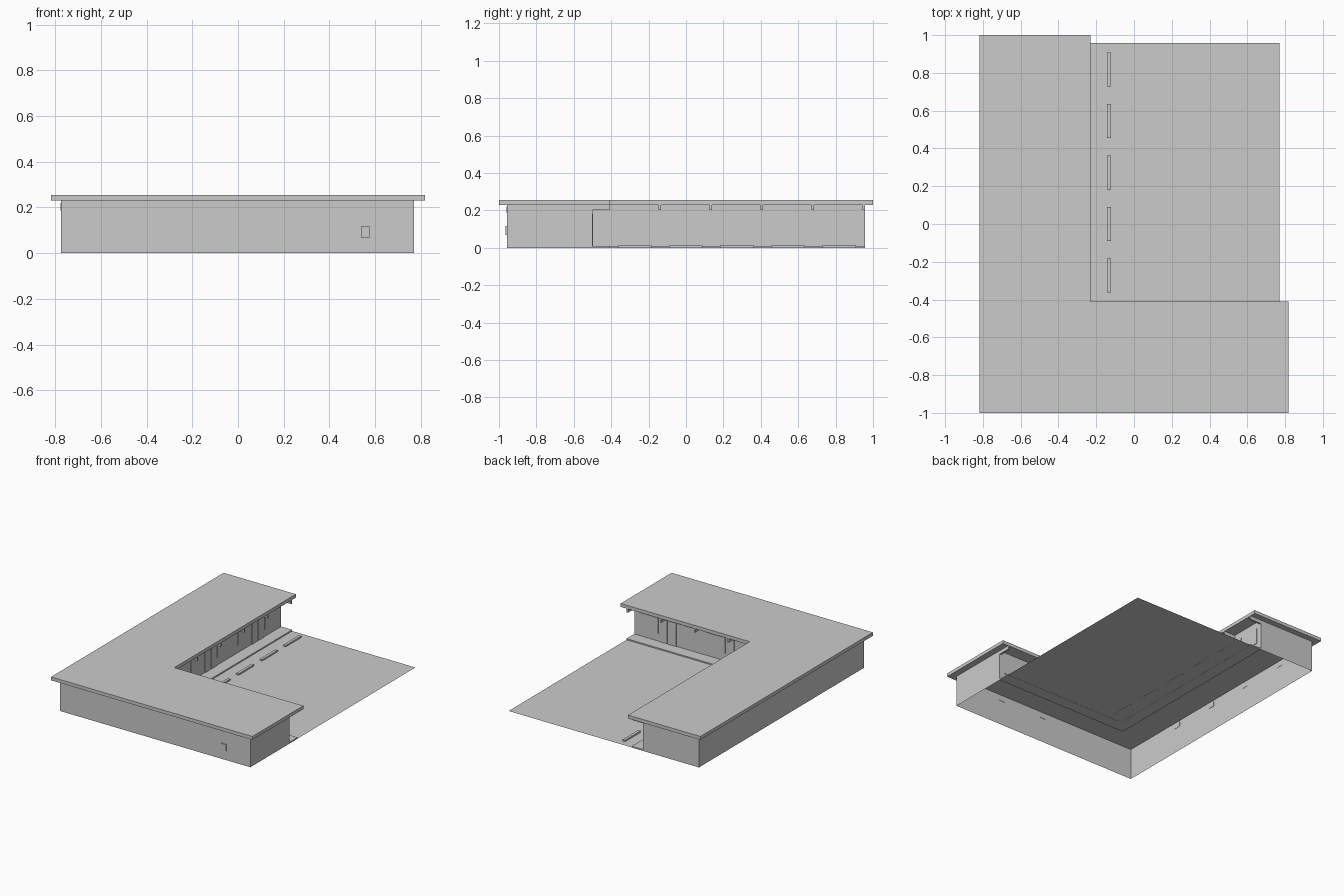
import bpy, bmesh

if "Cube" in bpy.data.objects:
    bpy.data.objects.remove(bpy.data.objects["Cube"])


def finish(name, bm):
    bmesh.ops.recalc_face_normals(bm, faces=bm.faces)
    me = bpy.data.meshes.new(name)
    bm.to_mesh(me)
    bm.free()
    ob = bpy.data.objects.new(name, me)
    bpy.context.collection.objects.link(ob)
    return ob


def boxes(name, bounds):
    """One object made of boxes given as (x0, x1, y0, y1, z0, z1)."""
    bm = bmesh.new()
    for x0, x1, y0, y1, z0, z1 in bounds:
        vs = bmesh.ops.create_cube(bm, size=1)["verts"]
        for v in vs:
            v.co.x = x1 if v.co.x > 0 else x0
            v.co.y = y1 if v.co.y > 0 else y0
            v.co.z = z1 if v.co.z > 0 else z0
    return finish(name, bm)


def prism(name, outline, z0, z1, caps=True):
    """Extruded outline, with or without its flat ends."""
    bm = bmesh.new()
    lo = [bm.verts.new((x, y, z0)) for x, y in outline]
    hi = [bm.verts.new((x, y, z1)) for x, y in outline]
    n = len(outline)
    for i in range(n):
        j = (i + 1) % n
        bm.faces.new((lo[i], lo[j], hi[j], hi[i]))
    if caps:
        bm.faces.new(lo[::-1])
        bm.faces.new(hi)
    return finish(name, bm)


def ell(x0, x1, y0, y1, xi, yi):
    return [(x0, y0), (x1, y0), (x1, yi), (xi, yi), (xi, y1), (x0, y1)]


X0, X1, Y0, Y1 = -0.775, 0.77, -0.957, 0.957   # wall footprint
XI, YI = -0.32, -0.50                          # inner wall lines
XE, YE = -0.23, -0.41                          # inner eave lines
WALL_TOP, ROOF_TOP, BAY = 0.23, 0.255, 0.273

# Hollow L-shaped walls and overhanging flat roof
prism("walls", ell(X0, X1, Y0, Y1, XI, YI), 0, WALL_TOP, caps=False)
prism("roof", ell(-0.817, 0.817, -1, 1, XE, YE), WALL_TOP, ROOF_TOP)

# Raised walkway along both inner walls
prism("walkway", [(XI, YI), (X1, YI), (X1, YE), (XE, YE), (XE, Y1), (XI, Y1)], 0, 0.01)

# Flat parking lot
bm = bmesh.new()
bm.faces.new([bm.verts.new((x, y, 0.001)) for x, y in
              ((XE, YE), (X1, YE), (X1, Y1), (XE, Y1))])
finish("parking_lot", bm)

# Wheel stops, one per room bay
boxes("wheel_stops", [(-0.142, -0.122, y - 0.09, y + 0.09, 0, 0.012)
                      for y in (YE + BAY * (i + 0.5) for i in range(5))])

# Eave brackets at bay divisions
ends_y = [Y1 - BAY * i for i in range(5)]
ends_x = [X1 - BAY * i for i in range(4)]
boxes("eave_brackets",
      [(XI, XE, y - 0.012, y, 0.203, WALL_TOP) for y in ends_y] +
      [(x - 0.012, x, YI, YE, 0.203, WALL_TOP) for x in ends_x])

# Windows and doors, mirrored in neighbouring bays
windows, doors = [], []


def add_openings(end, index, along_y):
    def span(a, b):
        if index % 2:
            a, b = BAY - b, BAY - a
        return end - b, end - a
    for store, (a, b), z0, z1 in ((windows, span(0.04, 0.195), 0.065, 0.18),
                                  (doors, span(0.205, 0.268), 0.01, 0.18)):
        if along_y:
            store.append((XI, XI + 0.004, a, b, z0, z1))
        else:
            store.append((a, b, YI, YI + 0.004, z0, z1))


for i in range(5):
    add_openings(Y1, i, True) if i == 0 else add_openings(ends_y[i], i, True)
for i in range(4):
    if ends_x[i] - BAY > XI:
        add_openings(ends_x[i], i, False)
boxes("windows", windows)
boxes("doors", doors)

# Small high vents on the outer walls
boxes("rear_vents",
      [(x, x + 0.05, Y0 - 0.002, Y0 + 0.002, 0.185, 0.22) for x in (-0.02, 0.34, 0.705)] +
      [(X0 - 0.002, X0 + 0.002, y - 0.05, y, 0.185, 0.22) for y in (-0.44, -0.08, 0.28, 0.64)])

# Meter box on the front wall
boxes("meter_box", [(0.537, 0.577, Y0 - 0.007, Y0, 0.068, 0.116)])
